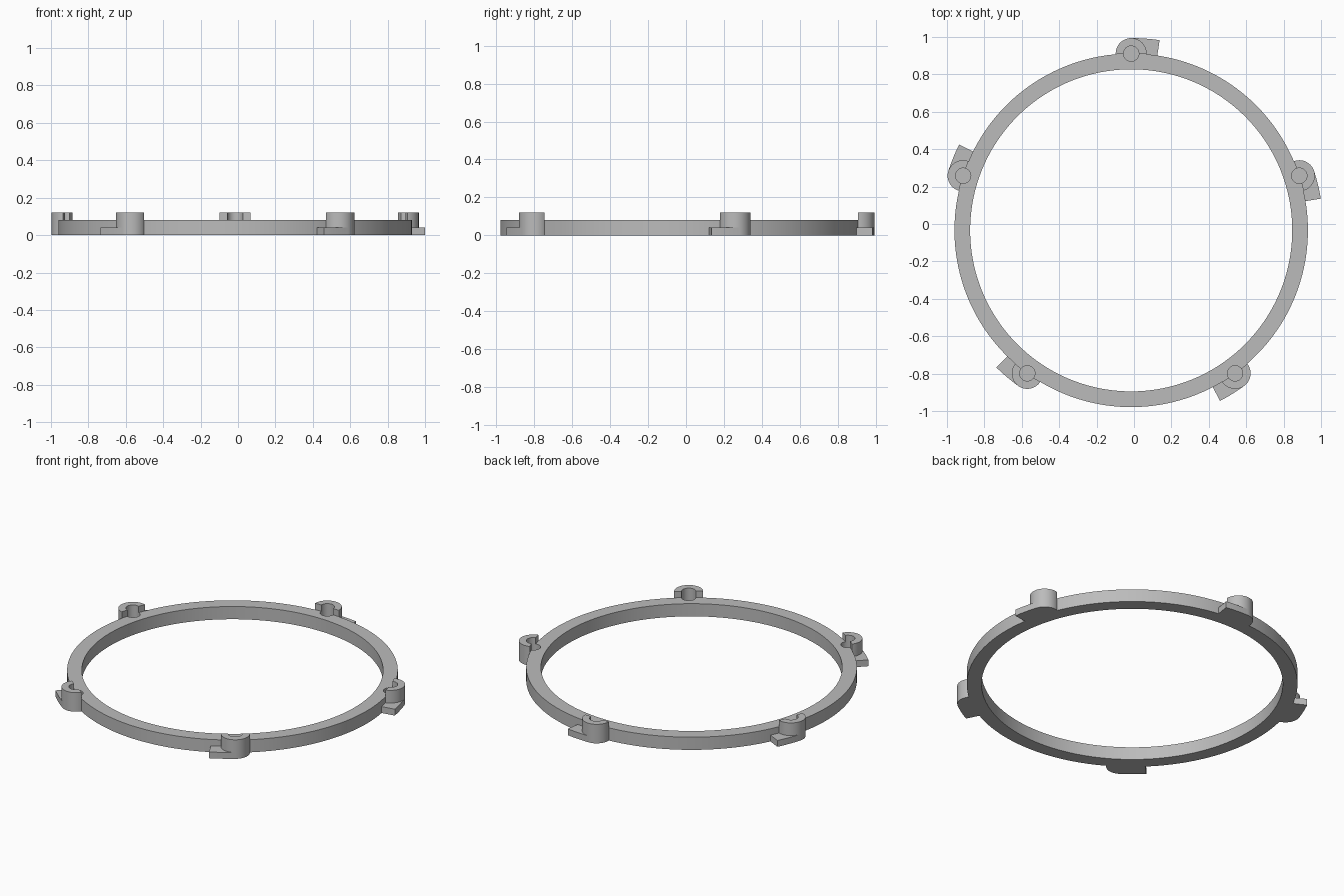
import bpy
import bmesh
from math import sin, cos, pi, radians

if "Cube" in bpy.data.objects:
    bpy.data.objects.remove(bpy.data.objects["Cube"])

CX, CY = -0.015, -0.034        # ring centre
R_OUT, R_IN = 0.945, 0.861     # ring radii
RING_H, BOSS_H, FOOT_H = 0.08, 0.12, 0.04
BOSS_R, POCKET_R = 0.083, 0.041
FOOT_SWEEP = radians(8.5)

grey = bpy.data.materials.new("plain grey")
grey.use_nodes = True
grey.diffuse_color = (0.5, 0.5, 0.5, 1)
grey.node_tree.nodes["Principled BSDF"].inputs["Base Color"].default_value = (0.5, 0.5, 0.5, 1)


def arc(x, y, r, a0, a1, n):
    """Points along an arc, both ends included."""
    steps = [a0 + (a1 - a0) * i / n for i in range(n + 1)]
    return [(x + r * cos(a), y + r * sin(a)) for a in steps]


def circle(x, y, r, n):
    return arc(x, y, r, 0, 2 * pi, n)[:-1]


def prism(name, outline, z0, z1):
    """Extrude a flat outline between two heights."""
    bm = bmesh.new()
    face = bm.faces.new([bm.verts.new((x, y, z0)) for x, y in outline])
    top = bmesh.ops.extrude_face_region(bm, geom=[face])["geom"]
    for v in top:
        if isinstance(v, bmesh.types.BMVert):
            v.co.z = z1
    bmesh.ops.recalc_face_normals(bm, faces=bm.faces)
    mesh = bpy.data.meshes.new(name)
    bm.to_mesh(mesh)
    bm.free()
    obj = bpy.data.objects.new(name, mesh)
    bpy.context.collection.objects.link(obj)
    mesh.materials.append(grey)
    return obj


def activate(obj):
    bpy.ops.object.select_all(action="DESELECT")
    obj.select_set(True)
    bpy.context.view_layer.objects.active = obj


def cut(obj, cutter):
    """Subtract a cutter and apply the result."""
    cutter.hide_render = True
    mod = obj.modifiers.new("cut", "BOOLEAN")
    mod.operation = "DIFFERENCE"
    mod.solver = "EXACT"
    mod.object = cutter
    activate(obj)
    bpy.ops.object.modifier_apply(modifier=mod.name)


def smooth(obj):
    activate(obj)
    bpy.ops.object.shade_smooth_by_angle(angle=radians(30))


# Flat ring and the cutters shared by all mounts
ring = prism("ring", circle(CX, CY, R_OUT, 180), 0, RING_H)
bore = prism("bore_cutter", circle(CX, CY, R_IN, 180), -1, 1)
cut(ring, bore)
core = prism("core_cutter", circle(CX, CY, R_OUT, 180), -1, 1)
helpers = [bore, core]

# Five mounts: half-round boss with a blind pocket, and a low curved foot
for i in range(5):
    a = radians(90 + 72 * i)
    x, y = CX + R_OUT * cos(a), CY + R_OUT * sin(a)
    pocket = prism("pocket_cutter", circle(x, y, POCKET_R, 32), FOOT_H, 1)
    helpers.append(pocket)
    cut(ring, pocket)

    boss = prism(f"mount_boss_{i + 1}", circle(x, y, BOSS_R, 48), 0, BOSS_H)
    cut(boss, core)
    cut(boss, pocket)
    smooth(boss)

    outline = (arc(CX, CY, R_OUT + BOSS_R, a, a - FOOT_SWEEP, 8)
               + arc(CX, CY, R_OUT - 0.002, a - FOOT_SWEEP, a, 8))
    foot = prism(f"mount_foot_{i + 1}", outline, 0, FOOT_H)
    smooth(foot)

smooth(ring)
for helper in helpers:
    bpy.data.objects.remove(helper)
